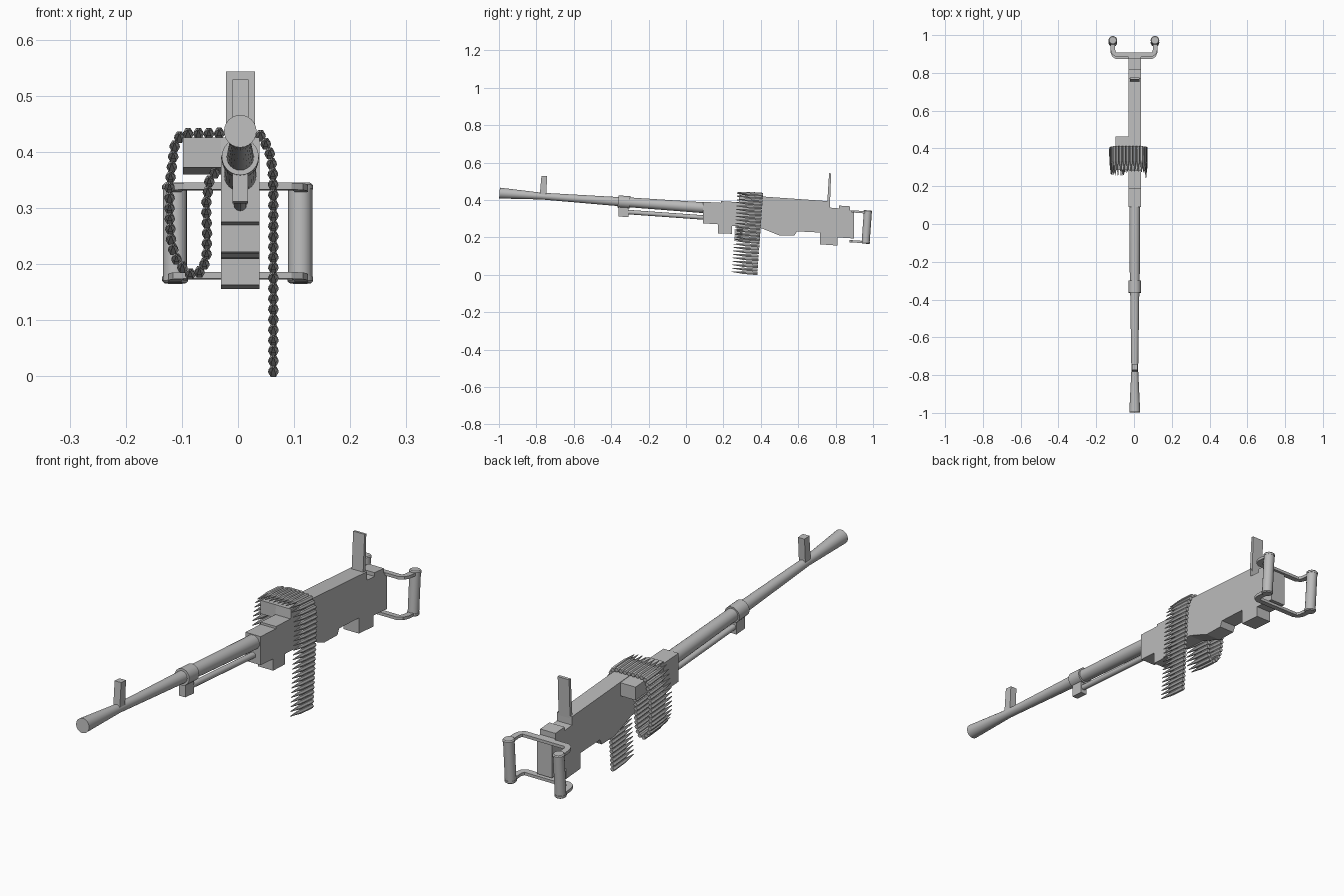
import bpy, bmesh, math
from mathutils import Vector

if "Cube" in bpy.data.objects:
    bpy.data.objects.remove(bpy.data.objects["Cube"])

metal = bpy.data.materials.new("gunmetal_grey")
metal.diffuse_color = (0.5, 0.5, 0.5, 1)
metal.use_nodes = True
metal.node_tree.nodes["Principled BSDF"].inputs["Base Color"].default_value = metal.diffuse_color

CX = 0.004                                   # centre plane of the gun body
TILT = math.atan2(0.078, 1.09)               # whole gun points slightly upward
FWD = Vector((0, -math.cos(TILT), math.sin(TILT)))


def axis_z(y):
    """Height of the bore line at y."""
    return 0.3655 - 0.0716 * y


def finish(name, bm, smooth=False):
    bmesh.ops.recalc_face_normals(bm, faces=bm.faces)
    me = bpy.data.meshes.new(name)
    bm.to_mesh(me)
    bm.free()
    me.materials.append(metal)
    ob = bpy.data.objects.new(name, me)
    bpy.context.collection.objects.link(ob)
    if smooth:
        bpy.ops.object.select_all(action='DESELECT')
        ob.select_set(True)
        bpy.context.view_layer.objects.active = ob
        bpy.ops.object.shade_smooth_by_angle(angle=math.radians(35))
    return ob


def prism(name, pts, x0, x1):
    """Extrude a (y, z) side profile across x."""
    bm = bmesh.new()
    f = bm.faces.new([bm.verts.new((x0, y, z)) for y, z in pts])
    r = bmesh.ops.extrude_face_region(bm, geom=[f])
    bmesh.ops.translate(bm, vec=(x1 - x0, 0, 0),
                        verts=[v for v in r['geom'] if isinstance(v, bmesh.types.BMVert)])
    return finish(name, bm)


def add_lathe(bm, origin, direction, profile, sides):
    """Closed turned solid; profile is (distance, radius) along direction."""
    d = direction.normalized()
    u = Vector((1, 0, 0))
    w = d.cross(u).normalized()
    rings = []
    for t, r in profile:
        c = origin + d * t
        rings.append([bm.verts.new(c + r * (math.cos(a) * u + math.sin(a) * w))
                      for a in (2 * math.pi * i / sides for i in range(sides))])
    for a, b in zip(rings, rings[1:]):
        for i in range(sides):
            j = (i + 1) % sides
            bm.faces.new((a[i], a[j], b[j], b[i]))
    bm.faces.new(rings[0])
    bm.faces.new(rings[-1])


def lathe(name, origin, direction, profile, sides=20):
    bm = bmesh.new()
    add_lathe(bm, Vector(origin), direction, profile, sides)
    return finish(name, bm, True)


# Receiver: stepped side profile
prism("receiver", [
    (0.09, 0.275), (0.17, 0.270), (0.17, 0.222), (0.245, 0.219), (0.245, 0.262),
    (0.39, 0.252), (0.42, 0.242), (0.497, 0.211), (0.58, 0.209), (0.592, 0.232),
    (0.717, 0.226), (0.717, 0.163), (0.81, 0.156), (0.81, 0.200), (0.898, 0.194),
    (0.898, 0.342), (0.876, 0.344), (0.876, 0.366), (0.818, 0.370), (0.818, 0.355),
    (0.77, 0.359), (0.77, 0.393), (0.417, 0.418), (0.285, 0.426), (0.282, 0.388),
    (0.187, 0.394), (0.187, 0.385), (0.09, 0.390)], CX - 0.034, CX + 0.034)

# Feed tray sticking out on the left
prism("feed_tray", [(0.285, 0.372), (0.462, 0.360), (0.462, 0.413), (0.285, 0.426)],
      -0.098, CX - 0.03)

# Barrel with flared muzzle
lathe("barrel", (CX, 0.10, axis_z(0.10)), FWD,
      [(0, 0.029), (0.43, 0.026), (0.47, 0.024), (0.875, 0.018), (1.10, 0.029)], 24)

# Gas tube below the barrel
lathe("gas_tube", (CX, 0.10, 0.306), FWD, [(0, 0.012), (0.42, 0.012)], 12)

# Clamp joining barrel and gas tube
lathe("clamp_ring", (CX, -0.300, axis_z(-0.300)), FWD, [(0, 0.033), (0.064, 0.033)], 24)
prism("clamp_block", [(-0.362, 0.312), (-0.308, 0.308), (-0.306, 0.375), (-0.36, 0.379)],
      CX - 0.014, CX + 0.014)

# Sights
prism("front_sight", [(-0.782, 0.425), (-0.748, 0.422), (-0.742, 0.527), (-0.773, 0.529)],
      CX - 0.014, CX + 0.015)
prism("rear_sight", [(0.755, 0.385), (0.770, 0.384), (0.776, 0.542), (0.765, 0.543)],
      CX - 0.025, CX + 0.026)

# Grip brackets: flat U-shaped strips swept in plan
half = [(0.095, 0.897), (0.106, 0.905), (0.112, 0.922), (0.113, 0.972)]
plan = [Vector((-x, y, 0)) for x, y in reversed(half)] + [Vector((x, y, 0)) for x, y in half]
for name, z0, dy in (("upper_grip_bracket", 0.338, 0.0), ("lower_grip_bracket", 0.179, -0.012)):
    bm = bmesh.new()
    sections = []
    for i, p in enumerate(plan):
        t = (plan[min(i + 1, len(plan) - 1)] - plan[max(i - 1, 0)]).normalized()
        n = Vector((-t.y, t.x, 0)) * 0.012
        sec = []
        for s, h in ((1, 0.006), (-1, 0.006), (-1, -0.006), (1, -0.006)):
            q = p + n * s
            sec.append(bm.verts.new((q.x, q.y + dy, z0 + h - 0.07 * (q.y - 0.9))))
        sections.append(sec)
    for a, b in zip(sections, sections[1:]):
        for i in range(4):
            j = (i + 1) % 4
            bm.faces.new((a[i], a[j], b[j], b[i]))
    bm.faces.new(sections[0])
    bm.faces.new(sections[-1])
    finish(name, bm)

# Grips
UP = Vector((0, math.sin(TILT), math.cos(TILT)))
for name, x in (("left_grip", -0.112), ("right_grip", 0.111)):
    lathe(name, (x, 0.960, 0.166), UP,
          [(0, 0.019), (0.004, 0.023), (0.012, 0.023), (0.012, 0.0215), (0.168, 0.0215),
           (0.168, 0.023), (0.175, 0.023), (0.179, 0.019)], 16)

# Cartridge belt: pointed rounds spaced evenly along a path in the x-z plane
path = [Vector(p) for p in (
    (0.063, 0.011), (0.063, 0.325), (0.062, 0.370), (0.056, 0.402), (0.043, 0.430),
    (0.02, 0.435), (-0.100, 0.434), (-0.112, 0.418), (-0.116, 0.390), (-0.122, 0.343),
    (-0.122, 0.289), (-0.119, 0.239), (-0.107, 0.203), (-0.083, 0.182), (-0.063, 0.190),
    (-0.056, 0.218), (-0.055, 0.263), (-0.057, 0.307), (-0.051, 0.350), (-0.036, 0.373))]
STEP = 0.0185
bm = bmesh.new()
left = 0.0
for a, b in zip(path, path[1:]):
    length = (b - a).length
    while left <= length:
        p = a.lerp(b, left / length)
        base_y = 0.412 - 0.0716 * (0.435 - p.y)
        base = Vector((p.x, base_y, p.y - 0.0045))
        add_lathe(bm, base, FWD, [(0, 0.0085), (0.012, 0.0095), (0.08, 0.0085),
                                  (0.095, 0.006), (0.138, 0.0015)], 6)
        left += STEP
    left -= length
finish("cartridge_belt", bm)
